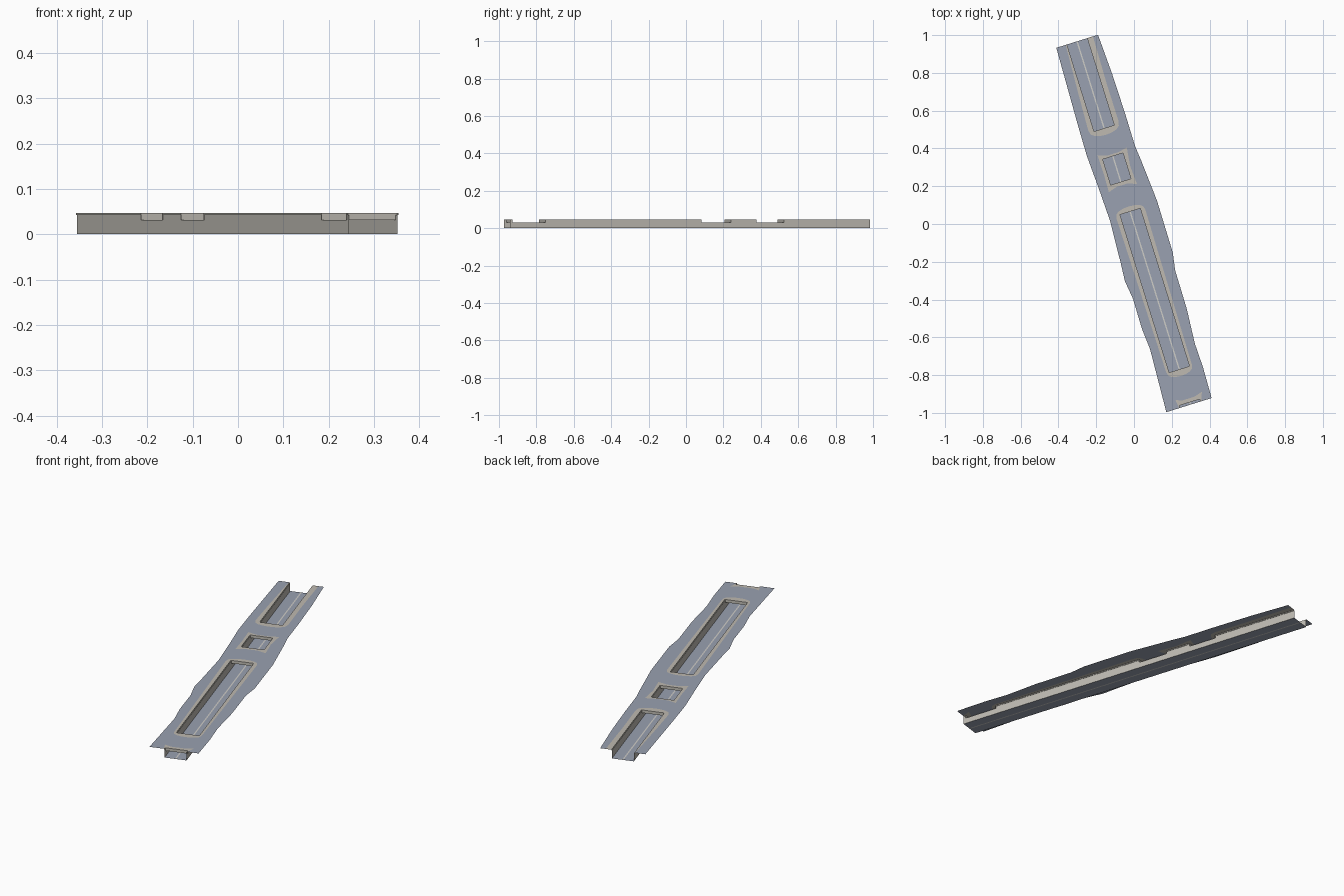
import bpy, math
from mathutils import Vector
from mathutils.geometry import tessellate_polygon

if "Cube" in bpy.data.objects:
    bpy.data.objects.remove(bpy.data.objects["Cube"])

# Road axis runs diagonally: s = along the axis, t = across it
C, S = 0.9547, 0.2976
Z_TOP, Z_CEIL, Z_CAP = 0.0465, 0.031, 0.0425
W, RIM = 0.056, 0.0585
S0, S1 = -1.002, 1.013
OPENINGS = [(S0, -0.989), (-0.806, 0.069), (0.234, 0.376), (0.531, S1)]


def P(s, t, z):
    return (-S * s + C * t, C * s + S * t, z)


def material(name, rgb):
    m = bpy.data.materials.new(name)
    m.diffuse_color = (*rgb, 1)
    m.use_nodes = True
    m.node_tree.nodes["Principled BSDF"].inputs["Base Color"].default_value = m.diffuse_color
    return m


ASPHALT = material("blue_grey_asphalt", (0.32, 0.355, 0.44))
PAVING = material("beige_paving", (0.52, 0.49, 0.44))
CONCRETE = material("pale_concrete", (0.52, 0.50, 0.45))
LINE = material("light_line", (0.62, 0.61, 0.58))


def make(name, verts, faces, mats):
    me = bpy.data.meshes.new(name)
    me.from_pydata(verts, [], faces)
    for m in mats:
        me.materials.append(m)
    ob = bpy.data.objects.new(name, me)
    bpy.context.collection.objects.link(ob)
    return ob


def flat(name, loops, mat):
    """Flat sheet at street level; the first loop is the outline, others are holes."""
    pts = [p for lp in loops for p in lp]
    tris = tessellate_polygon([[Vector((t, s, 0)) for s, t in lp] for lp in loops])
    faces = []
    for a, b, c in tris:
        (sa, ta), (sb, tb), (sc, tc) = pts[a], pts[b], pts[c]
        area = (tb - ta) * (sc - sa) - (tc - ta) * (sb - sa)
        if abs(area) > 1e-10:
            faces.append((a, b, c) if area > 0 else (a, c, b))
    make(name, [P(s, t, Z_TOP) for s, t in pts], faces, [mat])


def quads(name, qs, mats, idx=None):
    verts = [P(*p) for q in qs for p in q]
    ob = make(name, verts, [tuple(range(4 * i, 4 * i + 4)) for i in range(len(qs))], mats)
    if idx:
        for p, i in zip(ob.data.polygons, idx):
            p.material_index = i


def arc(s, w, rise, n=8, start=1):
    """Bulged paving end, from t = start * w across to the other side."""
    return [(s + rise * math.sin(math.pi * i / n) ** 0.7 if 0 < i < n else s,
             start * w * math.cos(math.pi * i / n)) for i in range(n + 1)]


def rect(a, b):
    return [(a, -RIM), (a, RIM), (b, RIM), (b, -RIM)]


# Paving borders around the openings
north = [(S1, -0.063)] + [(0.75, -0.076)] + arc(0.545, 0.084, -0.05, start=-1) + [(0.75, 0.083), (S1, 0.088)]
south = [(S0, 0.062), (-0.985, 0.066), (-0.955, 0.079), (-0.968, 0.035),
         (-0.968, -0.035), (-0.955, -0.068), (-0.985, -0.064), (S0, -0.062)]
small = [(0.2, -0.077), (0.215, -0.03), (0.215, 0.03), (0.198, 0.078), (0.3, 0.072),
         (0.397, 0.084), (0.388, 0.03), (0.388, -0.03), (0.405, -0.076), (0.3, -0.074)]
long = arc(0.055, 0.08, 0.042) + arc(-0.80, 0.071, -0.042, start=-1)

a, b = OPENINGS[3][0], OPENINGS[0][1]
flat("north_paving", [north + [(S1, RIM), (a, RIM), (a, -RIM), (S1, -RIM)]], PAVING)
flat("south_paving", [south + [(S0, -RIM), (b, -RIM), (b, RIM), (S0, RIM)]], PAVING)
flat("small_paving", [small, rect(*OPENINGS[2])], PAVING)
flat("long_paving", [long, rect(*OPENINGS[1])], PAVING)

# Road deck with an irregular outline, notched at both ends
left = [(S1, -0.115), (0.583, -0.128), (0.418, -0.131), (0.232, -0.122), (0.053, -0.116),
        (-0.182, -0.129), (-0.274, -0.136), (-0.377, -0.123), (-0.543, -0.125),
        (-0.656, -0.116), (S0, -0.133)]
right = [(S0, 0.118), (-0.831, 0.123), (-0.702, 0.119), (-0.513, 0.133), (-0.297, 0.135),
         (-0.207, 0.151), (0.08, 0.153), (0.313, 0.136), (0.393, 0.128), (0.575, 0.129),
         (0.793, 0.126), (S1, 0.116)]
flat("road_deck", [left + south[::-1] + right + north[::-1], small, long], ASPHALT)

# Trench floor with a centre line
cuts = [-W, -0.0035, 0.0035, W]
quads("trench_floor",
      [[(S0, t0, 0), (S0, t1, 0), (S1, t1, 0), (S1, t0, 0)] for t0, t1 in zip(cuts, cuts[1:])],
      [ASPHALT, LINE], [0, 1, 0])

# Trench walls: low the whole way, raised with a coping at the openings
walls, ends = [], []
for side in (-1, 1):
    w, r = side * W, side * RIM

    def strip(s0, s1, t0, z0, t1, z1):
        q = [(s0, t0, z0), (s1, t0, z0), (s1, t1, z1), (s0, t1, z1)]
        walls.append(q if side > 0 else q[::-1])

    strip(S0, S1, w, 0, w, Z_CEIL)
    for s0, s1 in OPENINGS:
        strip(s0, s1, w, Z_CEIL, w, Z_CAP)
        strip(s0, s1, w, Z_CAP, r, Z_CAP)
        strip(s0, s1, r, Z_CAP, r, Z_TOP)
quads("trench_walls", walls, [CONCRETE])

# Covered stretches: ceiling and the beam face at each end
ceil = []
for (_, s0), (s1, _) in zip(OPENINGS, OPENINGS[1:]):
    ceil.append([(s0, -W, Z_CEIL), (s1, -W, Z_CEIL), (s1, W, Z_CEIL), (s0, W, Z_CEIL)])
    for s, d in ((s0, 1), (s1, -1)):
        q = [(s, -d * RIM, Z_CEIL), (s, d * RIM, Z_CEIL), (s, d * RIM, Z_TOP), (s, -d * RIM, Z_TOP)]
        ends.append(q)
quads("tunnel_ceiling", ceil, [CONCRETE])
quads("portal_beams", ends, [CONCRETE])
